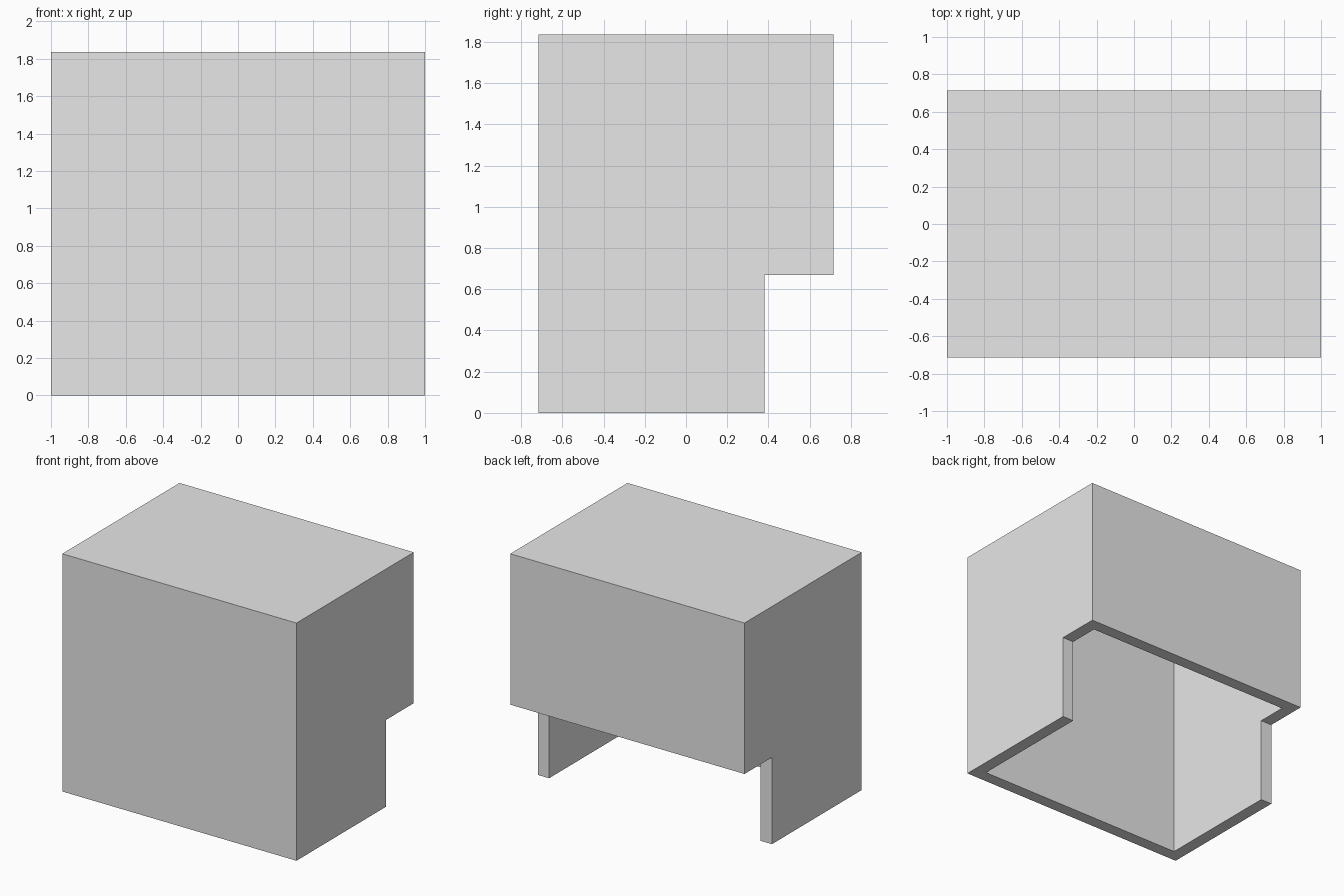
import bpy
import bmesh

cube = bpy.data.objects.get("Cube")
if cube:
    bpy.data.objects.remove(cube, do_unlink=True)

GREY = (0.8, 0.8, 0.8, 1.0)
WALL = 0.097
HALF_WIDTH = 1.0
HEIGHT = 1.835
FRONT, BACK = -0.715, 0.715
STEP_Y, STEP_Z = 0.38, 0.67

mat = bpy.data.materials.new("plain grey")
mat.use_nodes = True
mat.diffuse_color = GREY
mat.node_tree.nodes["Principled BSDF"].inputs["Base Color"].default_value = GREY

# Stepped side profile, extruded across the full width
profile = [(FRONT, 0), (STEP_Y, 0), (STEP_Y, STEP_Z),
           (BACK, STEP_Z), (BACK, HEIGHT), (FRONT, HEIGHT)]
bm = bmesh.new()
side = bm.faces.new([bm.verts.new((-HALF_WIDTH, y, z)) for y, z in profile])
swept = bmesh.ops.extrude_face_region(bm, geom=[side])["geom"]
bmesh.ops.translate(bm, vec=(2 * HALF_WIDTH, 0, 0),
                    verts=[v for v in swept if isinstance(v, bmesh.types.BMVert)])
bmesh.ops.recalc_face_normals(bm, faces=bm.faces)

# Open the underside and the recess below the back panel
bm.normal_update()
open_faces = [f for f in bm.faces if f.normal.z < -0.9
              or (f.normal.y > 0.9 and f.calc_center_median().z < STEP_Z)]
bmesh.ops.delete(bm, geom=open_faces, context="FACES")

mesh = bpy.data.meshes.new("hollow_cover")
bm.to_mesh(mesh)
bm.free()
mesh.materials.append(mat)
cover = bpy.data.objects.new("hollow_cover", mesh)
bpy.context.collection.objects.link(cover)

# Give the walls and roof an even inward thickness
shell = cover.modifiers.new("wall thickness", "SOLIDIFY")
shell.thickness = WALL
shell.offset = -1
shell.use_even_offset = True
